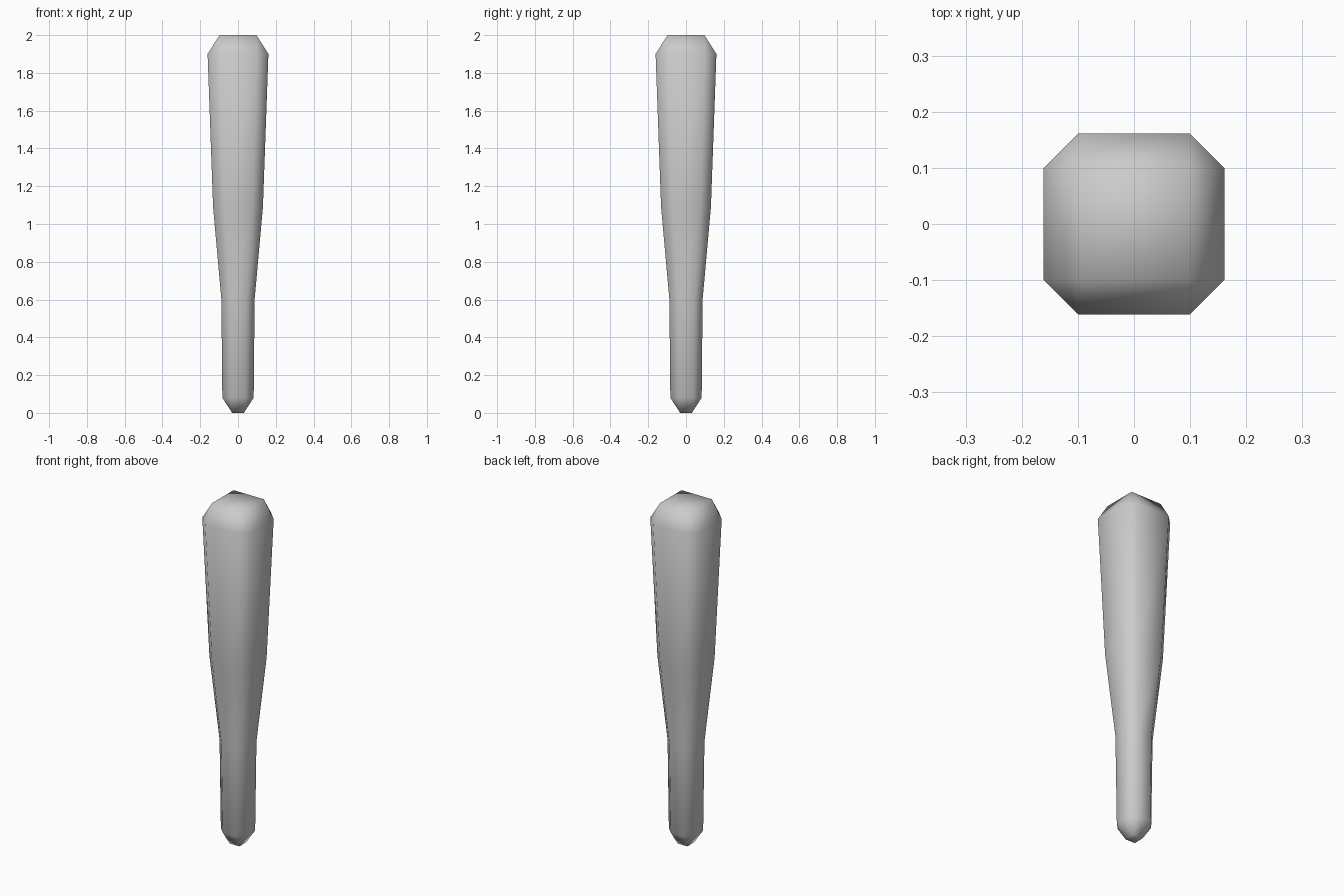
import bpy, bmesh

if "Cube" in bpy.data.objects:
    bpy.data.objects.remove(bpy.data.objects["Cube"])

# Rings of the bat: (height, half width, half length of the flat side)
PROFILE = [
    (0.08, 0.083, 0.040),
    (0.60, 0.088, 0.045),
    (1.09, 0.132, 0.076),
    (1.90, 0.161, 0.100),
]
BOTTOM, TOP = (0.0, 0.031), (2.0, 0.098)

bm = bmesh.new()


def octagon(z, w, c):
    pts = [(w, -c), (w, c), (c, w), (-c, w), (-w, c), (-w, -c), (-c, -w), (c, -w)]
    return [bm.verts.new((x, y, z)) for x, y in pts]


def square(z, c):
    return [bm.verts.new((x, y, z)) for x, y in [(c, -c), (c, c), (-c, c), (-c, -c)]]


def cap(sq, ring):
    # square end with four sloped quads and four corner triangles
    bm.faces.new(sq)
    for i in range(4):
        j = (i + 1) % 4
        bm.faces.new((ring[2 * i], ring[2 * i + 1], sq[j], sq[i]))
        bm.faces.new((ring[2 * i + 1], ring[(2 * i + 2) % 8], sq[j]))


# Shaft
rings = [octagon(*p) for p in PROFILE]
for a, b in zip(rings, rings[1:]):
    for i in range(8):
        j = (i + 1) % 8
        bm.faces.new((a[i], a[j], b[j], b[i]))

# Chamfered ends
cap(square(*BOTTOM), rings[0])
cap(square(*TOP), rings[-1])

bmesh.ops.recalc_face_normals(bm, faces=bm.faces[:])
for f in bm.faces:
    f.smooth = True

mesh = bpy.data.meshes.new("club")
bm.to_mesh(mesh)
bm.free()
bpy.context.collection.objects.link(bpy.data.objects.new("club", mesh))
